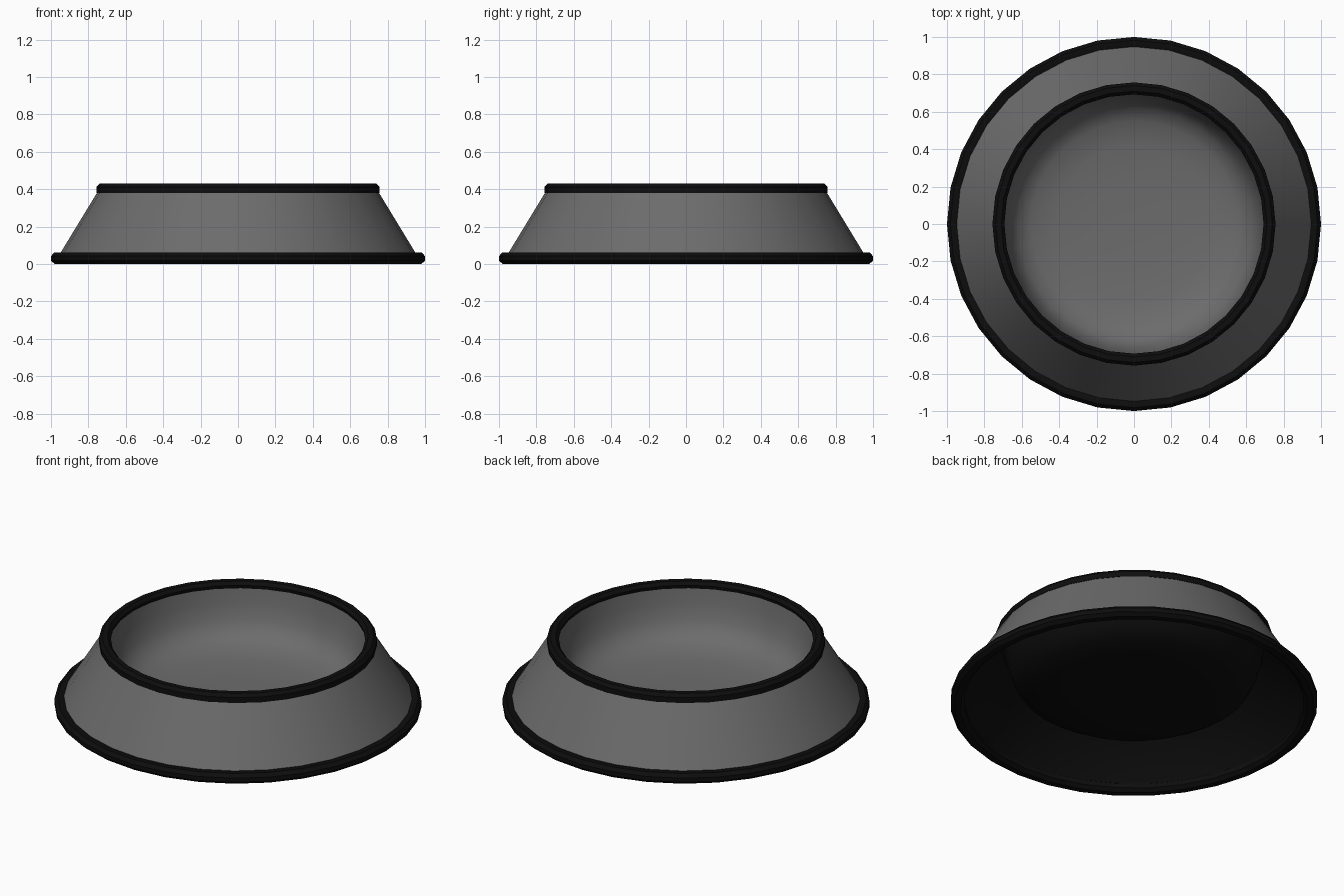
import bpy, math

if "Cube" in bpy.data.objects:
    bpy.data.objects.remove(bpy.data.objects["Cube"])

SIDES = 32


def mat(name, v):
    m = bpy.data.materials.new(name)
    m.diffuse_color = (v, v, v, 1)
    m.use_nodes = True
    m.node_tree.nodes["Principled BSDF"].inputs["Base Color"].default_value = m.diffuse_color
    return m


grey = mat("mid grey", 0.15)
black = mat("soft black", 0.004)


def lathe(name, profile, material, closed=False, angle=40):
    """Spin an (r, z) profile round z; a point with r = 0 becomes a pole."""
    verts, rings, faces = [], [], []
    for r, z in profile:
        n = 1 if r == 0 else SIDES
        rings.append(list(range(len(verts), len(verts) + n)))
        for i in range(n):
            a = 2 * math.pi * i / SIDES
            verts.append((r * math.cos(a), r * math.sin(a), z))
    pairs = list(zip(rings, rings[1:]))
    if closed:
        pairs.append((rings[-1], rings[0]))
    for a, b in pairs:
        for i in range(SIDES):
            j = (i + 1) % SIDES
            if len(b) == 1:
                faces.append((a[i], a[j], b[0]))
            elif len(a) == 1:
                faces.append((a[0], b[j], b[i]))
            else:
                faces.append((a[i], a[j], b[j], b[i]))
    me = bpy.data.meshes.new(name)
    me.from_pydata(verts, [], faces)
    me.materials.append(material)
    ob = bpy.data.objects.new(name, me)
    bpy.context.collection.objects.link(ob)
    bpy.ops.object.select_all(action='DESELECT')
    ob.select_set(True)
    bpy.context.view_layer.objects.active = ob
    bpy.ops.object.shade_smooth_by_angle(angle=math.radians(angle))
    return ob


# Sloping outer wall
lathe("outer_wall", [(0.955, 0.05), (0.745, 0.395)], grey)

# Inside of the dish, rounded into a shallow floor
dish = [(0.70, 0.41), (0.685, 0.31), (0.66, 0.22), (0.62, 0.155),
        (0.55, 0.115), (0.42, 0.09), (0.22, 0.08), (0, 0.077)]
lathe("dish_inside", dish, grey, angle=60)

# Hollow underside: inner slope, then the outside of the dish
under = [(0, 0.067), (0.22, 0.07), (0.42, 0.08), (0.56, 0.103),
         (0.635, 0.15), (0.672, 0.22), (0.697, 0.31), (0.71, 0.385),
         (0.73, 0.385), (0.935, 0.04)]
lathe("underside", under, black, angle=60)

# Rubber rings at foot and lip
lathe("foot_ring", [(0.945, 0.0), (0.98, 0.0), (1.0, 0.018), (1.0, 0.042),
                    (0.982, 0.062), (0.948, 0.062), (0.925, 0.045),
                    (0.925, 0.018)], black, True)
lathe("lip_ring", [(0.70, 0.38), (0.757, 0.38), (0.757, 0.412),
                   (0.74, 0.43), (0.71, 0.43), (0.693, 0.412)], black, True)
